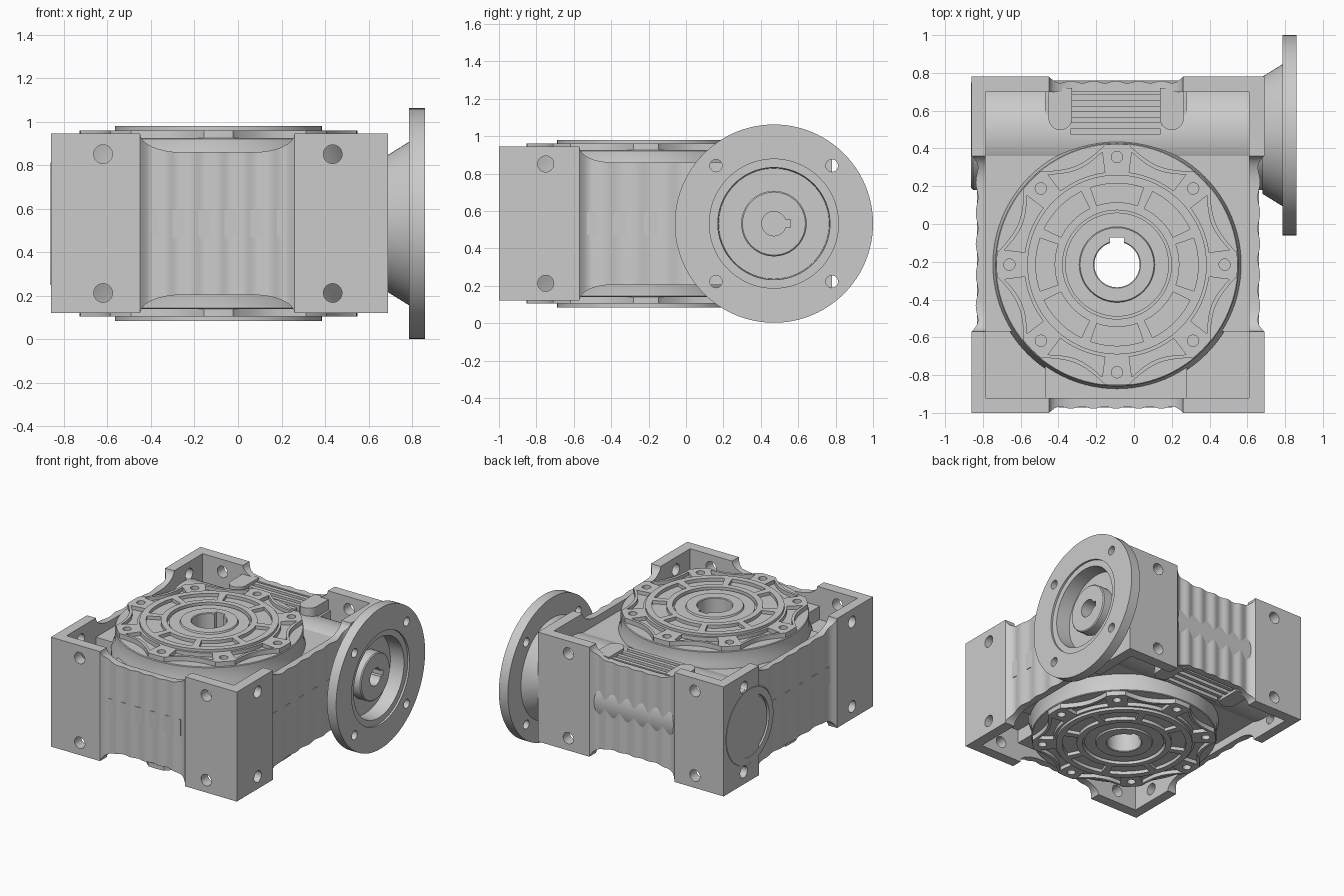
import bpy, bmesh, math
from math import sin, cos, pi, radians

if "Cube" in bpy.data.objects:
    bpy.data.objects.remove(bpy.data.objects["Cube"])

C = 0.532                 # mid height of the gearbox
HX, HY = -0.09, -0.215    # output hub axis
WY = 0.47                 # worm axis (along x)


def finish(name, bm):
    bmesh.ops.remove_doubles(bm, verts=bm.verts, dist=1e-5)
    bmesh.ops.recalc_face_normals(bm, faces=bm.faces)
    me = bpy.data.meshes.new(name)
    bm.to_mesh(me)
    bm.free()
    ob = bpy.data.objects.new(name, me)
    bpy.context.collection.objects.link(ob)
    return ob


def add_prism(bm, pts, axis, lo, hi):
    put = {'x': lambda a, b, h: (h, a, b), 'y': lambda a, b, h: (a, h, b),
           'z': lambda a, b, h: (a, b, h)}[axis]
    low = [bm.verts.new(put(a, b, lo)) for a, b in pts]
    top = [bm.verts.new(put(a, b, hi)) for a, b in pts]
    bm.faces.new(low)
    bm.faces.new(top)
    n = len(pts)
    for i in range(n):
        j = (i + 1) % n
        bm.faces.new((low[i], low[j], top[j], top[i]))


def prisms(name, items):
    bm = bmesh.new()
    for it in items:
        add_prism(bm, *it)
    return finish(name, bm)


def rect(a0, a1, b0, b1):
    return [(a0, b0), (a1, b0), (a1, b1), (a0, b1)]


def circle(a, b, r, n=32):
    return [(a + r * cos(2 * pi * i / n), b + r * sin(2 * pi * i / n)) for i in range(n)]


def lathe(name, prof, put, n=96, closed=True):
    bm = bmesh.new()
    rings = [[bm.verts.new(put(r * cos(2 * pi * i / n), r * sin(2 * pi * i / n), h))
              for i in range(n)] for r, h in prof]
    m = len(prof)
    for k in range(m if closed else m - 1):
        a, b = rings[k], rings[(k + 1) % m]
        for i in range(n):
            j = (i + 1) % n
            bm.faces.new((a[i], a[j], b[j], b[i]))
    bmesh.ops.dissolve_degenerate(bm, edges=bm.edges, dist=1e-6)
    return finish(name, bm)


def cut(ob, cutter):
    mod = ob.modifiers.new("cut", 'BOOLEAN')
    mod.operation, mod.solver, mod.object = 'DIFFERENCE', 'EXACT', cutter
    bpy.context.view_layer.objects.active = ob
    bpy.ops.object.modifier_apply(modifier=mod.name)
    bpy.data.objects.remove(cutter)


def both(pts, axis, lo, hi):
    """z-range prism plus its mirror about mid height"""
    return [(pts, axis, lo, hi), (pts, axis, 2 * C - hi, 2 * C - lo)]


# Housing plan outline with wavy recessed side walls
def side(a0, a1):
    out = [(a0, 0), (a0 + .015, .014), (a0 + .035, .028)]
    n = 48
    for i in range(n + 1):
        t = i / n
        a = a0 + .055 + t * (a1 - a0 - .11)
        out.append((a, .034 - .012 * (0.5 - 0.5 * cos(2 * pi * t * 5))))
    return out + [(a1 - .035, .028), (a1 - .015, .014), (a1, 0)]


X0, X1, Y0, Y1 = -.86, .69, -1, .78
outline = [(X0, Y0)] + [(a, Y0 + d) for a, d in side(-.45, .26)]
outline += [(X1, Y0)] + [(X1 - d, a) for a, d in side(-.57, .36)]
outline += [(X1, Y1)] + [(a, Y1 - d) for a, d in reversed(side(-.45, .26))]
outline += [(X0, Y1)] + [(X0 + d, a) for a, d in reversed(side(-.57, .36))]
housing = prisms("housing", [(outline, 'z', .12, .945)])

# Open pockets above and below, deeper at the corners
cut(housing, prisms("cutter", both(rect(-.785, .61, -.92, .70), 'z', .80, 1.1)))
corners = []
for xs in ((-.785, -.47), (.28, .61)):
    for ys in ((-.92, -.57), (.36, .70)):
        corners += both(rect(*xs, *ys), 'z', .70, .82)
cut(housing, prisms("cutter", corners))


# Curved dips in the middle of each wall
def dip(a0, a1, w, s):
    p = [(a0 + w * (1 - cos(t)), .945 - .085 * sin(t)) for t in [pi / 2 * i / 8 for i in range(9)]]
    p = [(a0, 1.2)] + p + [(a0 + a1 - a, z) for a, z in reversed(p)] + [(a1, 1.2)]
    return [(a, C + s * (z - C)) for a, z in p]


cut(housing, prisms("cutter", [(dip(-.45, .26, .19, s), 'y', -1.2, 1.0) for s in (1, -1)]))
cut(housing, prisms("cutter", [(dip(-.57, .36, .17, s), 'x', -1.2, 1.0) for s in (1, -1)]))

# Mounting holes in the corner walls, and the clearance for the hub
holes = []
for z in (.213, .851):
    for x in (-.62, .435):
        holes += [(circle(x, z, .043), 'y', -1.1, -.88), (circle(x, z, .043), 'y', .67, .9)]
    holes += [(circle(-.75, z, .043), 'x', -.95, -.75), (circle(-.75, z, .043), 'x', .58, .8),
              (circle(.54, z, .043), 'x', -.95, -.75)]
cut(housing, prisms("cutter", holes))
cut(housing, prisms("cutter", [(circle(HX, HY, .16), 'z', 0, 1.1)]))

# Horizontal bands on the four side walls
prisms("wall_bands", [
    (rect(-.40, .20, .47, .595), 'y', -.971, -.94), (rect(-.40, .20, .47, .595), 'y', .72, .751),
    (rect(-.53, .20, .47, .595), 'x', -.831, -.80), (rect(-.53, .20, .47, .595), 'x', .63, .661)])

# Output hub drum, same top and bottom
up = [(.12, .972), (.125, .977), (.195, .977), (.20, .965), (.275, .965), (.275, .945),
      (.288, .945), (.288, .98), (.475, .98), (.475, .925), (.64, .925), (.645, .92),
      (.645, .83), (.67, .77)]
drum = lathe("output_hub", up + [(r, 2 * C - z) for r, z in reversed(up)],
             lambda a, b, h: (HX + a, HY + b, h))


def polar(r, deg):
    return (HX + r * cos(radians(deg)), HY + r * sin(radians(deg)))


def sector(r0, r1, a0, a1, n=10):
    ang = [a0 + (a1 - a0) * i / n for i in range(n + 1)]
    return [polar(r0, a) for a in ang] + [polar(r1(a) if callable(r1) else r1, a)
                                          for a in reversed(ang)]


# Ring of eight pockets and the keyway
ring = []
for k in range(8):
    ring += both(sector(.33, .43, 45 * k - 19, 45 * k + 19), 'z', .955, 1.1)
cut(drum, prisms("cutter", ring))
cut(drum, prisms("cutter", [(rect(HX - .037, HX + .037, HY, HY + .143), 'z', 0, 1.1)]))


# Scalloped bolt covers with crescent pockets and eight bolt holes
def rim(a):
    t = ((a % 45) - 6) / 33
    return .638 if t <= 0 or t >= 1 else .638 - .072 * sin(pi * t) ** .8


for s, name in ((1, "top_cover"), (-1, "bottom_cover")):
    def zz(a, b):
        return sorted((C + s * (a - C), C + s * (b - C)))
    star = [polar(rim(a * .75), a * .75) for a in range(480)]
    cover = prisms(name, [(star, 'z', *zz(.91, .96))])
    cut(cover, prisms("cutter", [(circle(HX, HY, .474, 96), 'z', 0, 1.1)]))
    cut(cover, prisms("cutter", [(sector(.492, lambda a: rim(a) - .022, 45 * k + 7.5, 45 * k + 37.5),
                                  'z', *zz(.932, 1.1)) for k in range(8)]))
    cut(cover, prisms("cutter", [(circle(*polar(.57, 45 * k), .03, 20), 'z', *zz(.918, 1.1))
                                 for k in range(8)]))

# Worm tube with closing cap at the left end
lathe("worm_tube", [(0, -.856), (.215, -.856), (.215, -.845), (.228, -.845), (.228, -.862),
                    (.28, -.862), (.29, -.852), (.29, .692), (0, .692)],
      lambda a, b, h: (h, WY + a, C + b), closed=False)

# Motor flange: cone, plate, stepped recess and input boss
flange = lathe("motor_flange", [
    (0, .68), (.31, .68), (.375, .785), (.53, .785), (.53, .86), (.345, .86), (.345, .845),
    (.30, .845), (.295, .735), (.175, .735), (.175, .81), (.168, .817), (.065, .817),
    (.065, .705), (0, .705)], lambda a, b, h: (h, WY + a, C + b), closed=False)
cut(flange, prisms("cutter", [(circle(WY + i * .31, C + j * .31, .033, 24), 'x', .7, .9)
                              for i in (1, -1) for j in (1, -1)]))
cut(flange, prisms("cutter", [(rect(WY + .03, WY + .088, C - .022, C + .022), 'x', .71, .9)]))

# Cooling ribs and round-ended pads beside the worm tube
fins = both(rect(-.34, .145, .45, .71), 'z', .70, .825)
for y in (.49, .55, .61, .67):
    fins += both(rect(-.335, .14, y - .015, y + .015), 'z', .80, .86)
prisms("cooling_ribs", fins)
pads = []
for x in (-.39, .20):
    arc = [(x + .063 * cos(t), .56 + .063 * sin(t)) for t in [pi + pi * i / 12 for i in range(13)]]
    pads += both(arc + [(x + .063, .72), (x - .063, .72)], 'z', .70, .88)
prisms("rib_pads", pads)

# Smooth shading on curved surfaces, sharp edges kept
bpy.ops.object.select_all(action='SELECT')
bpy.context.view_layer.objects.active = housing
bpy.ops.object.shade_smooth_by_angle(angle=radians(30))
